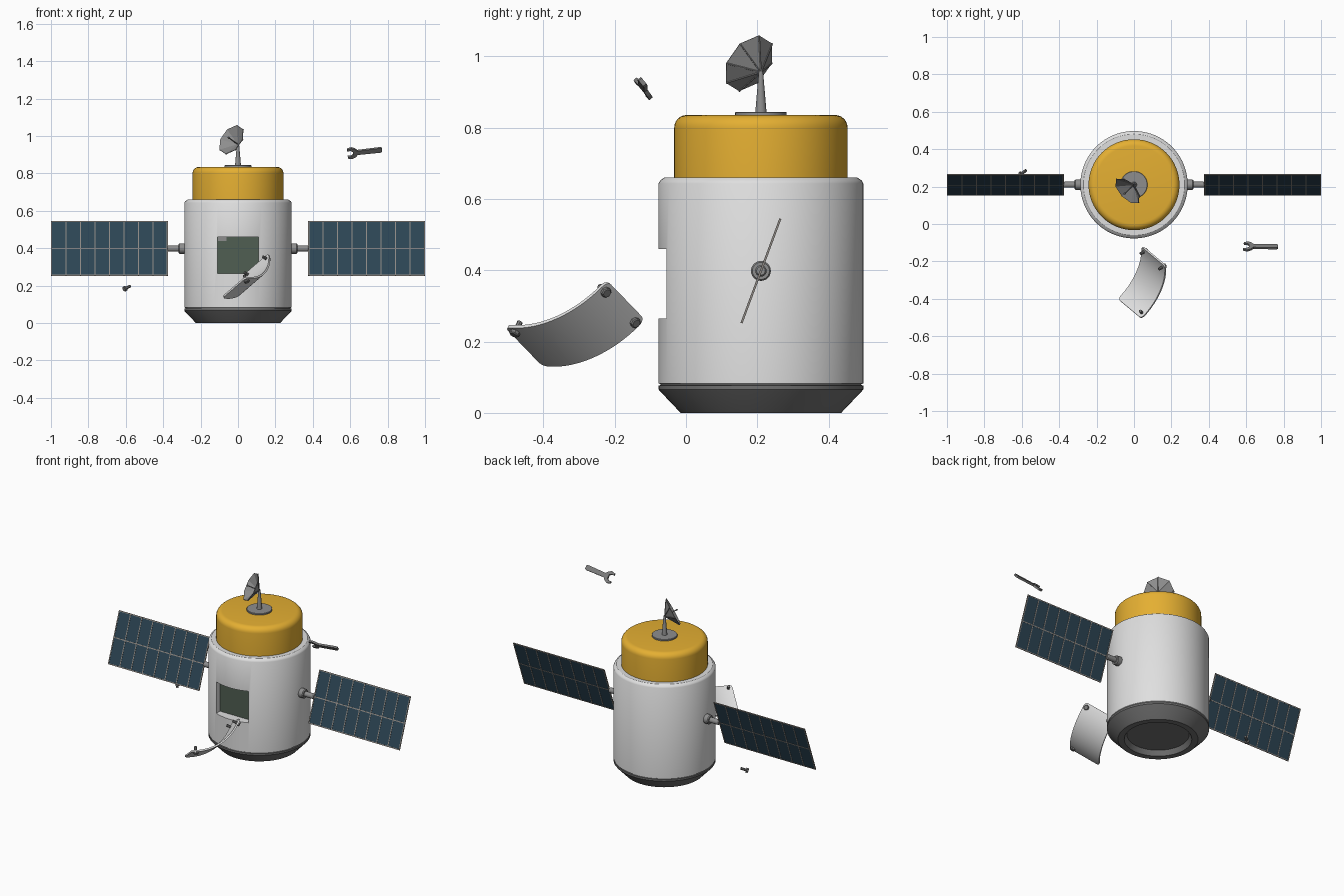
import bpy, bmesh, math
from mathutils import Matrix, Vector

cube = bpy.data.objects.get("Cube")
if cube:
    bpy.data.objects.remove(cube, do_unlink=True)


def material(name, r, g, b):
    m = bpy.data.materials.new(name)
    m.use_nodes = True
    m.diffuse_color = (r, g, b, 1)
    m.node_tree.nodes["Principled BSDF"].inputs["Base Color"].default_value = (r, g, b, 1)
    return m


WHITE = material("hull white", 0.74, 0.74, 0.74)
GOLD = material("gold foil", 0.78, 0.43, 0.032)
DARK = material("dark shield", 0.16, 0.16, 0.16)
METAL = material("grey metal", 0.27, 0.27, 0.27)
STEEL = material("tool steel", 0.2, 0.2, 0.2)
BLUE = material("solar blue", 0.025, 0.059, 0.088)
FRAME = material("panel frame", 0.27, 0.25, 0.23)
GREEN = material("bay green", 0.08, 0.112, 0.085)


def finish(name, bm, mats, matrix=Matrix(), smooth=True):
    bmesh.ops.recalc_face_normals(bm, faces=bm.faces)
    mesh = bpy.data.meshes.new(name)
    bm.to_mesh(mesh)
    bm.free()
    ob = bpy.data.objects.new(name, mesh)
    bpy.context.collection.objects.link(ob)
    for m in mats:
        mesh.materials.append(m)
    ob.matrix_world = matrix
    if smooth:
        shade(ob)
    return ob


def shade(ob):
    bpy.ops.object.select_all(action='DESELECT')
    ob.select_set(True)
    bpy.context.view_layer.objects.active = ob
    bpy.ops.object.shade_smooth_by_angle(angle=math.radians(32))


def apply(ob, modifier):
    bpy.context.view_layer.objects.active = ob
    bpy.ops.object.modifier_apply(modifier=modifier.name)


def aim(origin, direction):
    q = Vector(direction).to_track_quat('Z', 'Y')
    return Matrix.Translation(origin) @ q.to_matrix().to_4x4()


def frame(origin, x, y):
    x, y = Vector(x).normalized(), Vector(y).normalized()
    z = x.cross(y).normalized()
    y = z.cross(x)
    m = Matrix((x, y, z)).transposed().to_4x4()
    m.translation = origin
    return m


def lathe(name, profile, mat, matrix, segs=64):
    """Revolve (radius, height) pairs round local z and cap both ends."""
    bm = bmesh.new()
    rings = [[bm.verts.new((r * math.cos(a), r * math.sin(a), z))
              for a in (math.tau * i / segs for i in range(segs))] for r, z in profile]
    for lo, hi in zip(rings, rings[1:]):
        for i in range(segs):
            j = (i + 1) % segs
            bm.faces.new((lo[i], lo[j], hi[j], hi[i]))
    bm.faces.new(rings[0])
    bm.faces.new(rings[-1])
    return finish(name, bm, [mat], matrix)


def box(bm, centre, size, index=0):
    m = Matrix.Translation(centre) @ Matrix.Diagonal((*size, 1))
    verts = bmesh.ops.create_cube(bm, size=1, matrix=m)["verts"]
    for f in {f for v in verts for f in v.link_faces}:
        f.material_index = index


def bolt(name, matrix):
    lathe(name, [(0.012, 0), (0.015, 0.003), (0.015, 0.012), (0.008, 0.013), (0.008, 0.045)],
          STEEL, matrix, 8)


AXIS = Matrix.Translation((0, 0.21, 0))

# Hull with a recessed service bay
hull = lathe("hull", [(0.281, 0.074), (0.281, 0.08), (0.287, 0.083), (0.287, 0.643),
                      (0.282, 0.652), (0.27, 0.66)], WHITE, AXIS, 96)
bm = bmesh.new()
box(bm, (0, -0.17, 0.3625), (0.22, 0.3, 0.195))
cutter = finish("bay_cutter", bm, [WHITE], smooth=False)
cutter.hide_render = True
cut = hull.modifiers.new("bay", 'BOOLEAN')
cut.object = cutter
cut.operation = 'DIFFERENCE'
cut.solver = 'EXACT'
apply(hull, cut)
bpy.data.objects.remove(cutter, do_unlink=True)
hull.data.materials.clear()
for m in (WHITE, GREEN):
    hull.data.materials.append(m)
for p in hull.data.polygons:
    in_bay = abs(p.center.x) < 0.1 and 0.27 < p.center.z < 0.45
    p.material_index = int(in_bay and p.normal.y < -0.99 and -0.24 < p.center.y < -0.22)
shade(hull)

# Small label plate in the bay corner
bm = bmesh.new()
box(bm, (-0.085, -0.022, 0.449), (0.045, 0.006, 0.02))
finish("bay_plate", bm, [METAL], smooth=False)

# Heat shield and gold cap
lathe("heat_shield", [(0.175, 0.03), (0.19, 0), (0.225, 0), (0.284, 0.062), (0.287, 0.066),
                      (0.287, 0.077), (0.27, 0.079)], DARK, AXIS)
dome = [(0.208 + 0.035 * math.cos(a), 0.8 + 0.035 * math.sin(a))
        for a in (math.pi / 2 * i / 6 for i in range(7))]
lathe("gold_cap", [(0.243, 0.655)] + dome, GOLD, AXIS)

# Antenna: foot, mast, eight-sided dish, ribs and feed
lathe("antenna_foot", [(0.072, 0.833), (0.072, 0.842), (0.07, 0.844)], METAL, AXIS, 48)
lathe("antenna_mast", [(0.016, 0.84), (0.006, 0.958)], METAL, AXIS, 16)
apex = Vector((0, 0.21, 0.955))
n = Vector((-0.64, -0.61, 0.46)).normalized()
up = Vector((0, 0, 1)) - n * n.z
dish_frame = frame(apex, up, n.cross(up))
R, DEPTH = 0.088, 0.054
bm = bmesh.new()
tip = bm.verts.new((0, 0, 0))
rim = [bm.verts.new((R * math.cos(i * math.tau / 8), R * math.sin(i * math.tau / 8), DEPTH))
       for i in range(8)]
for i in range(8):
    bm.faces.new((tip, rim[i], rim[(i + 1) % 8]))
dish = finish("dish", bm, [METAL], dish_frame, smooth=False)
dish.modifiers.new("shell", 'SOLIDIFY').thickness = 0.003
for i in range(8):
    a = i * math.tau / 8
    end = dish_frame @ Vector((R * math.cos(a), R * math.sin(a), DEPTH))
    lathe(f"dish_rib_{i + 1}", [(0.0025, 0), (0.0025, (end - apex).length)], METAL,
          aim(apex, end - apex), 6)
lathe("dish_feed", [(0.003, 0), (0.003, 0.07), (0.005, 0.072), (0.005, 0.08), (0.003, 0.083)],
      METAL, aim(apex, n), 10)

# Solar wings with cell grid on both faces
TILT = Matrix.Rotation(math.radians(-20.4), 4, 'X')
W, H, COLS = 0.625, 0.312, 8
for side, label in ((1, "left"), (-1, "right")):
    bm = bmesh.new()
    box(bm, (0, 0, 0), (W - 0.002, 0.003, H - 0.002))
    for i in range(COLS + 1):
        box(bm, (-W / 2 + 0.003 + i * (W - 0.006) / COLS, 0, 0), (0.006, 0.006, H), 1)
    for z in (-1, 0, 1):
        box(bm, (0, 0, z * (H / 2 - 0.003)), (W, 0.0055, 0.006), 1)
    finish(f"{label}_solar_wing", bm, [BLUE, FRAME],
           Matrix.Translation((side * (1 - W / 2), 0.21, 0.398)) @ TILT, smooth=False)
    lathe(f"{label}_wing_arm",
          [(0.028, 0.27), (0.028, 0.312), (0.024, 0.317), (0.016, 0.317), (0.016, 0.372),
           (0.012, 0.378)], METAL, aim((0, 0.21, 0.398), (side, 0, 0)), 24)

# Drifting curved hatch cover, rounded corners
CURVE, C, HW, ROUND = 0.287, 0.168, 0.098, 0.018
hatch_frame = frame((0.041, -0.312, 0.254), (-0.117, -0.262, -0.117), (-0.125, 0.098, -0.108))


def arc(x):
    return math.sqrt(CURVE ** 2 - x * x) - math.sqrt(CURVE ** 2 - C * C)


bm = bmesh.new()
rows = []
corner = [C - ROUND * (1 - math.cos(i * math.pi / 10)) for i in range(6)]
inner = [(C - ROUND) * (1 - i / 8) for i in range(1, 9)]
half = corner + inner
for x in [-v for v in half] + half[-2::-1]:
    d = max(0, abs(x) - (C - ROUND))
    w = HW - ROUND + math.sqrt(max(0, ROUND ** 2 - d * d))
    rows.append([bm.verts.new((x, s * w, arc(x))) for s in (-1, 1)])
for a, b in zip(rows, rows[1:]):
    bm.faces.new((a[0], b[0], b[1], a[1]))
hatch = finish("hatch_cover", bm, [WHITE], hatch_frame, smooth=False)
shell = hatch.modifiers.new("plate", 'SOLIDIFY')
shell.thickness = 0.01
shell.offset = 0
apply(hatch, shell)
shade(hatch)

# Three bolts still in the hatch, one adrift
for i, (sx, sy) in enumerate(((-1, -1), (-1, 1), (1, -1))):
    x, y = sx * (C - 0.021), sy * (HW - 0.021)
    out = Vector((x, 0, math.sqrt(CURVE ** 2 - x * x))).normalized()
    head = Vector((x, y, arc(x))) + out * 0.016
    bolt(f"hatch_bolt_{i + 1}", hatch_frame @ aim(head, -out))
bolt("loose_bolt", aim((-0.61, 0.262, 0.181), (0.035, 0.027, 0.017)))

# Drifting open-ended wrench
side = [(0.186, 0.01), (0.178, 0.015), (0.055, 0.013), (0.042, 0.027), (0.024, 0.036),
        (0.002, 0.031), (0, 0.019), (0.018, 0.019), (0.03, 0.011)]
bm = bmesh.new()
outline = side + [(x, -y) for x, y in reversed(side)]
face = bm.faces.new([bm.verts.new((x, y, -0.006)) for x, y in outline])
top = bmesh.ops.extrude_face_region(bm, geom=[face])["geom"]
bmesh.ops.translate(bm, vec=(0, 0, 0.012), verts=[v for v in top if isinstance(v, bmesh.types.BMVert)])
finish("wrench", bm, [STEEL], frame((0.585, -0.12, 0.906), (0.185, -0.002, 0.021), (0, -0.62, 0.78)),
       smooth=False)
